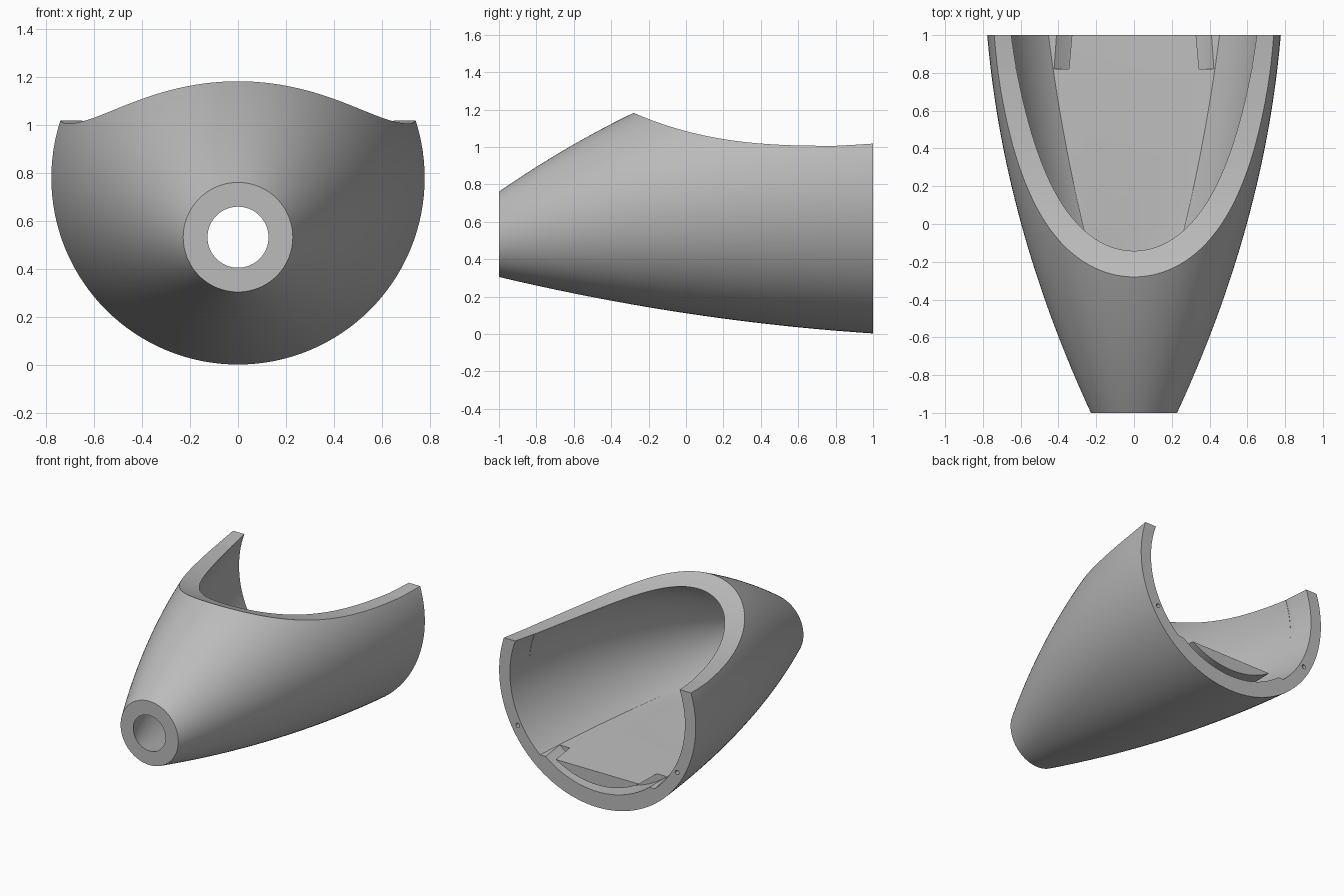
import bpy, bmesh, math
from mathutils import Vector

cube = bpy.data.objects.get("Cube")
if cube:
    bpy.data.objects.remove(cube, do_unlink=True)

SIDES = 128
STEPS = 48


def radius(y):
    return 0.597 + 0.2745 * y - 0.0945 * y * y


def centre(y):
    return 0.708 + 0.1235 * y - 0.0515 * y * y


def wall(y):
    return 0.117 - 0.008 * y - 0.024 * y * y


def make_object(name, bm):
    bmesh.ops.recalc_face_normals(bm, faces=bm.faces)
    mesh = bpy.data.meshes.new(name)
    bm.to_mesh(mesh)
    bm.free()
    obj = bpy.data.objects.new(name, mesh)
    bpy.context.collection.objects.link(obj)
    return obj


def loft(rings):
    """Closed solid through (y, centre x, centre z, radius) circles."""
    bm = bmesh.new()
    loops = []
    for y, cx, cz, r in rings:
        angles = [math.tau * i / SIDES for i in range(SIDES)]
        loops.append([bm.verts.new((cx + r * math.sin(a), y, cz - r * math.cos(a)))
                      for a in angles])
    for a, b in zip(loops, loops[1:]):
        for i in range(SIDES):
            j = (i + 1) % SIDES
            bm.faces.new((a[i], a[j], b[j], b[i]))
    bm.faces.new(loops[0])
    bm.faces.new(loops[-1])
    return bm


def steps(start, end):
    return [start + (end - start) * i / STEPS for i in range(STEPS + 1)]


def cut(obj, cutter):
    mod = obj.modifiers.new("cut", 'BOOLEAN')
    mod.operation = 'DIFFERENCE'
    mod.solver = 'EXACT'
    mod.object = cutter
    bpy.context.view_layer.objects.active = obj
    bpy.ops.object.modifier_apply(modifier=mod.name)
    bpy.data.objects.remove(cutter, do_unlink=True)


# Outer tapered body
body = make_object("tapered_shell", loft([(y, 0, centre(y), radius(y)) for y in steps(-1, 1)]))

# Hollow interior, with a flat, slightly sloping floor
bm = loft([(y, 0, centre(y), radius(y) - wall(y)) for y in steps(-1.04, 1.04)])
cutplane = bmesh.ops.bisect_plane(
    bm, geom=bm.verts[:] + bm.edges[:] + bm.faces[:],
    plane_co=Vector((0, 1, 0.257)), plane_no=Vector((0, 0.055, 1)), clear_inner=True)
rim = [e for e in bm.edges if e.is_boundary]
bmesh.ops.holes_fill(bm, edges=rim, sides=0)
cut(body, make_object("cavity_cutter", bm))

# Swept opening across the top
profile = [(y, 1.006 + 0.143 * abs(0.8 - y) ** 2.7 + 0.05 * max(0, y - 0.8))
           for y in steps(-0.5, 1.1)]
profile += [(1.1, 2), (-0.5, 2)]
bm = bmesh.new()
face = bm.faces.new([bm.verts.new((-1, y, z)) for y, z in profile])
side = bmesh.ops.extrude_face_region(bm, geom=[face])["geom"]
bmesh.ops.translate(bm, vec=(2, 0, 0), verts=[v for v in side if isinstance(v, bmesh.types.BMVert)])
cut(body, make_object("opening_cutter", bm))

# Curved groove in the rear end of the floor
groove = make_object("groove_cutter", loft([(0.82, 0, 0.78, 0.665), (1.1, 0, 0.78, 0.665)]))
cut(groove, make_object("groove_core", loft([(0.7, 0, 0.78, 0.618), (1.2, 0, 0.78, 0.618)])))
cut(body, groove)

# Pin holes in the rear end of the wall
for s in (-1, 1):
    cut(body, make_object("pin_cutter", loft([(0.88, s * 0.63, 0.42, 0.015),
                                              (1.1, s * 0.63, 0.42, 0.015)])))

# Plain grey finish
grey = bpy.data.materials.new("grey")
colour = (0.5, 0.5, 0.5, 1)
grey.use_nodes = True
grey.diffuse_color = colour
grey.node_tree.nodes["Principled BSDF"].inputs["Base Color"].default_value = colour
body.data.materials.clear()
body.data.materials.append(grey)
for p in body.data.polygons:
    p.material_index = 0

bpy.ops.object.select_all(action='DESELECT')
body.select_set(True)
bpy.context.view_layer.objects.active = body
bpy.ops.object.shade_smooth_by_angle(angle=math.radians(30))
